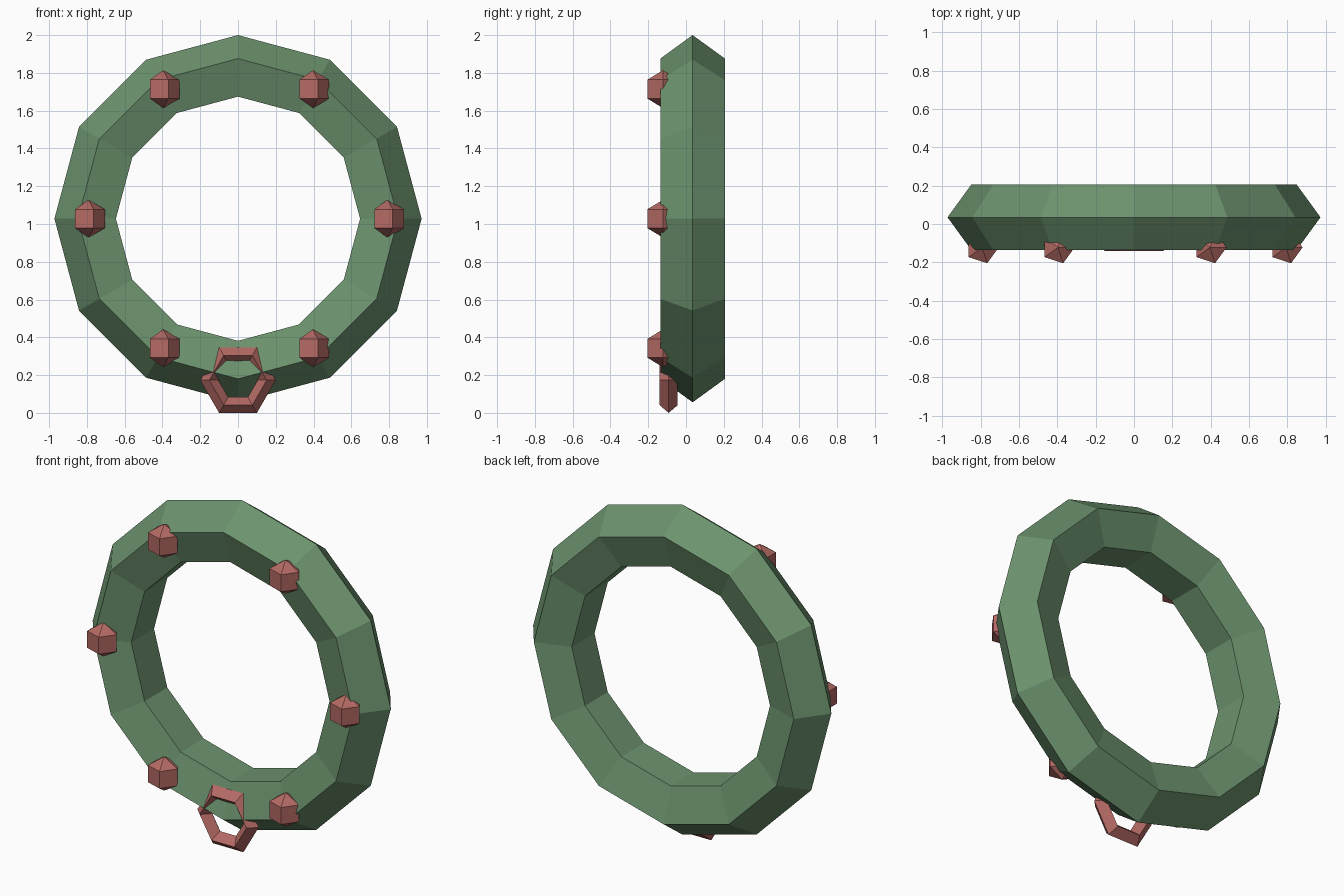
import bpy
import bmesh
from math import cos, sin, pi
from mathutils import Matrix, Vector

cube = bpy.data.objects.get("Cube")
if cube:
    bpy.data.objects.remove(cube, do_unlink=True)


def make_material(name, rgb):
    mat = bpy.data.materials.new(name)
    mat.use_nodes = True
    mat.diffuse_color = (*rgb, 1)
    mat.node_tree.nodes["Principled BSDF"].inputs["Base Color"].default_value = (*rgb, 1)
    return mat


def finish(bm, name, mat, location):
    bmesh.ops.recalc_face_normals(bm, faces=bm.faces)
    mesh = bpy.data.meshes.new(name)
    bm.to_mesh(mesh)
    bm.free()
    mesh.materials.append(mat)
    obj = bpy.data.objects.new(name, mesh)
    obj.location = location
    bpy.context.collection.objects.link(obj)
    return obj


def upright_torus(name, mat, location, major, minor, segments, sides):
    """Faceted ring standing in the xz plane; the tube starts at its outer edge."""
    bm = bmesh.new()
    loops = []
    for i in range(segments):
        a = 2 * pi * i / segments
        loop = []
        for j in range(sides):
            t = 2 * pi * j / sides
            r = major + minor * cos(t)
            loop.append(bm.verts.new((r * cos(a), minor * sin(t), r * sin(a))))
        loops.append(loop)
    for i in range(segments):
        here, there = loops[i], loops[(i + 1) % segments]
        for j in range(sides):
            k = (j + 1) % sides
            bm.faces.new((here[j], here[k], there[k], there[j]))
    return finish(bm, name, mat, location)


def berry(name, mat, location, radius):
    bm = bmesh.new()
    bmesh.ops.create_uvsphere(bm, u_segments=5, v_segments=3, radius=radius)
    # Turn one corner of the pentagon towards +x
    corner = max((v.co for v in bm.verts), key=lambda c: c.xy.length)
    turn = corner.xy.angle_signed(Vector((1, 0)))
    bmesh.ops.rotate(bm, verts=bm.verts, matrix=Matrix.Rotation(-turn, 3, "Z"))
    return finish(bm, name, mat, location)


green = make_material("leaf green", (0.15, 0.29, 0.155))
red = make_material("berry red", (0.456, 0.144, 0.127))

CENTRE_Z = 1.028
RING = 0.792

# Wreath body
upright_torus("wreath_ring", green, (0, 0.035, CENTRE_Z), RING, 0.18, 12, 5)

# Six berries on the front
for n in range(6):
    a = n * pi / 3
    berry(f"berry_{n + 1}", red,
          (RING * cos(a), -0.122, CENTRE_Z + RING * sin(a)), 0.1)

# Bow loop, half sunk into the bottom of the wreath
upright_torus("bow_loop", red, (0, -0.092, 0.173), 0.152, 0.048, 6, 4)
